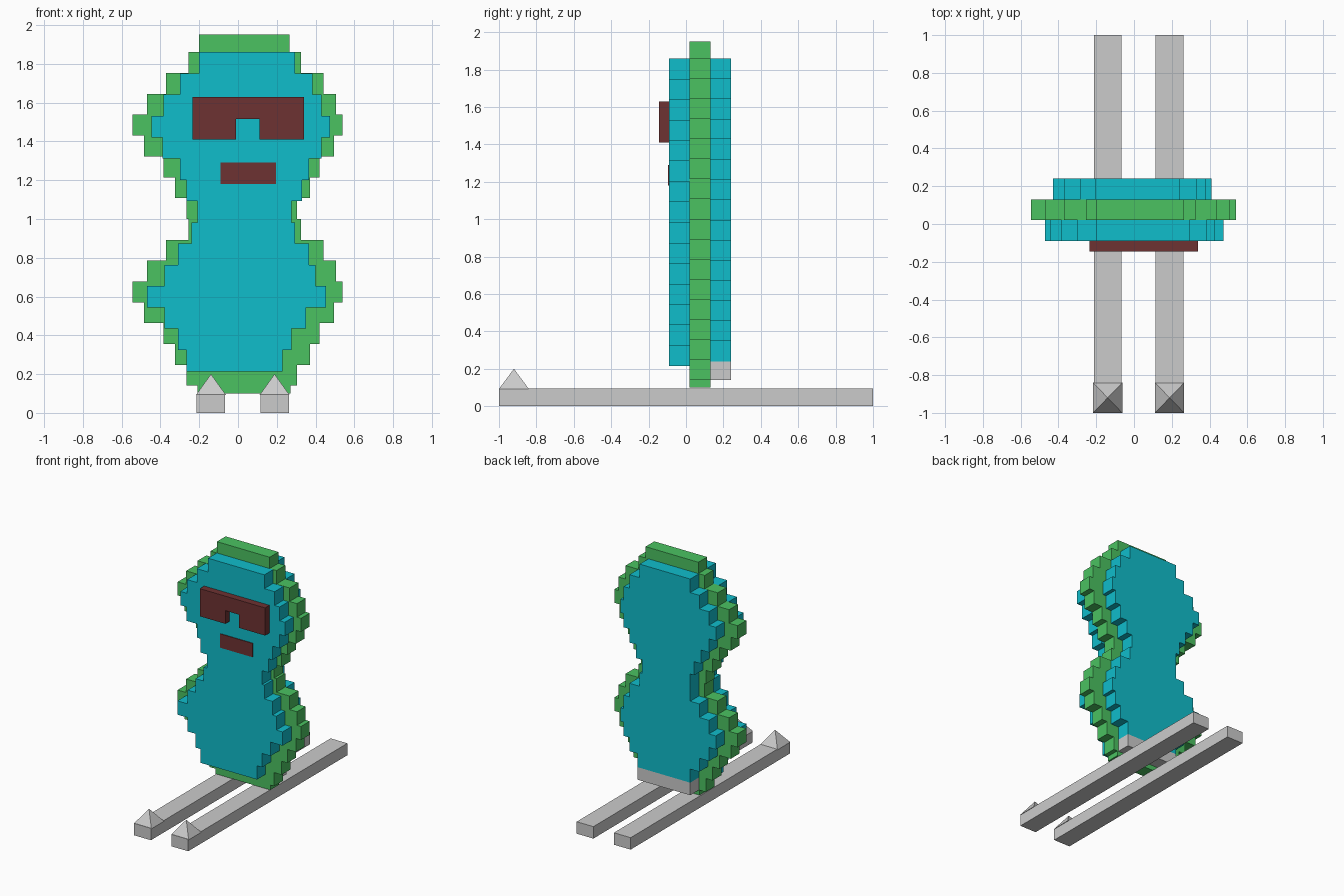
import bpy, bmesh

if "Cube" in bpy.data.objects:
    bpy.data.objects.remove(bpy.data.objects["Cube"])


def material(name, rgb):
    m = bpy.data.materials.new(name)
    m.diffuse_color = (*rgb, 1)
    m.use_nodes = True
    m.node_tree.nodes["Principled BSDF"].inputs["Base Color"].default_value = m.diffuse_color
    return m


GREEN = material("green", (0.07, 0.54, 0.12))
BLUE = material("blue", (0.005, 0.51, 0.60))
BROWN = material("brown", (0.155, 0.032, 0.032))


def finish(name, bm, mat=None):
    bmesh.ops.recalc_face_normals(bm, faces=bm.faces)
    me = bpy.data.meshes.new(name)
    bm.to_mesh(me)
    bm.free()
    ob = bpy.data.objects.new(name, me)
    bpy.context.collection.objects.link(ob)
    if mat:
        me.materials.append(mat)
    return ob


def extrude_outline(name, pts, y0, y1, mat=None):
    """Extrude an xz outline from y0 to y1."""
    bm = bmesh.new()
    face = bm.faces.new([bm.verts.new((x, y0, z)) for x, z in pts])
    out = bmesh.ops.extrude_face_region(bm, geom=[face])
    verts = [g for g in out["geom"] if isinstance(g, bmesh.types.BMVert)]
    bmesh.ops.translate(bm, verts=verts, vec=(0, y1 - y0, 0))
    return finish(name, bm, mat)


def box(name, x0, x1, y0, y1, z0, z1, mat=None):
    return extrude_outline(name, [(x0, z0), (x1, z0), (x1, z1), (x0, z1)], y0, y1, mat)


def stepped_layer(name, rows, top, step, y0, y1, mat, cap=None, foot=None):
    """Stack rows of (left, right) downward into one stepped slab."""
    bands = [(l, r, top - i * step, top - (i + 1) * step) for i, (l, r) in enumerate(rows)]
    if cap:
        bands.insert(0, (cap[0], cap[1], top + cap[2], top))
    if foot:
        end = bands[-1][3]
        bands.append((foot[0], foot[1], end, end - foot[2]))
    left, right = [], []
    for l, r, zt, zb in bands:
        left += [(l, zt), (l, zb)]
        right += [(r, zt), (r, zb)]
    return extrude_outline(name, right + left[::-1], y0, y1, mat)


# Green middle slab: the same bulge twice, head over belly
bulge = [(-.255, .325), (-.37, .44), (-.47, .505), (-.545, .54),
         (-.485, .495), (-.385, .42), (-.325, .37), (-.265, .305)]
stepped_layer("body_core", bulge * 2, 1.86, 0.1075, 0.02, 0.13, GREEN,
              cap=(-.20, .265, .09), foot=(-.21, .27, .04))

# Blue front slab
front = [(-.20, .295), (-.30, .385), (-.385, .43), (-.445, .475), (-.39, .43),
         (-.30, .365), (-.265, .33), (-.21, .275), (-.24, .295), (-.31, .365),
         (-.38, .40), (-.47, .455), (-.38, .35), (-.31, .275), (-.265, .23)]
stepped_layer("body_front", front, 1.86, 0.1097, -0.09, 0.02, BLUE)

# Blue back slab and the grey foot block under it
back = [(-.205, .24), (-.285, .33), (-.37, .38), (-.43, .41), (-.37, .38),
        (-.30, .33), (-.24, .27), (-.205, .22), (-.205, .24), (-.285, .33),
        (-.37, .38), (-.43, .41), (-.37, .38), (-.285, .33), (-.205, .26)]
stepped_layer("body_back", back, 1.86, 0.108, 0.13, 0.24, BLUE)
box("foot_block", -.205, .26, 0.13, 0.24, 0.14, 0.24)

# Goggles with a nose notch, and mouth
extrude_outline("goggles", [(-.235, 1.41), (-.01, 1.41), (-.01, 1.515), (.11, 1.515),
                            (.11, 1.41), (.34, 1.41), (.34, 1.63), (-.235, 1.63)],
                -0.145, -0.09, BROWN)
box("mouth", -.09, .195, -0.096, -0.09, 1.18, 1.29, BROWN)

# Skis with pyramid tips
for side, x0 in (("left", -0.213), ("right", 0.115)):
    x1 = x0 + 0.147
    box(side + "_ski", x0, x1, -1, 1, 0, 0.095)
    bm = bmesh.new()
    base = [bm.verts.new((x, y, 0.092)) for x, y in
            ((x0 - .004, -1), (x1 + .004, -1), (x1 + .004, -.84), (x0 - .004, -.84))]
    apex = bm.verts.new(((x0 + x1) / 2, -0.92, 0.2))
    bm.faces.new(base[::-1])
    for i in range(4):
        bm.faces.new((base[i], base[(i + 1) % 4], apex))
    finish(side + "_ski_tip", bm)
